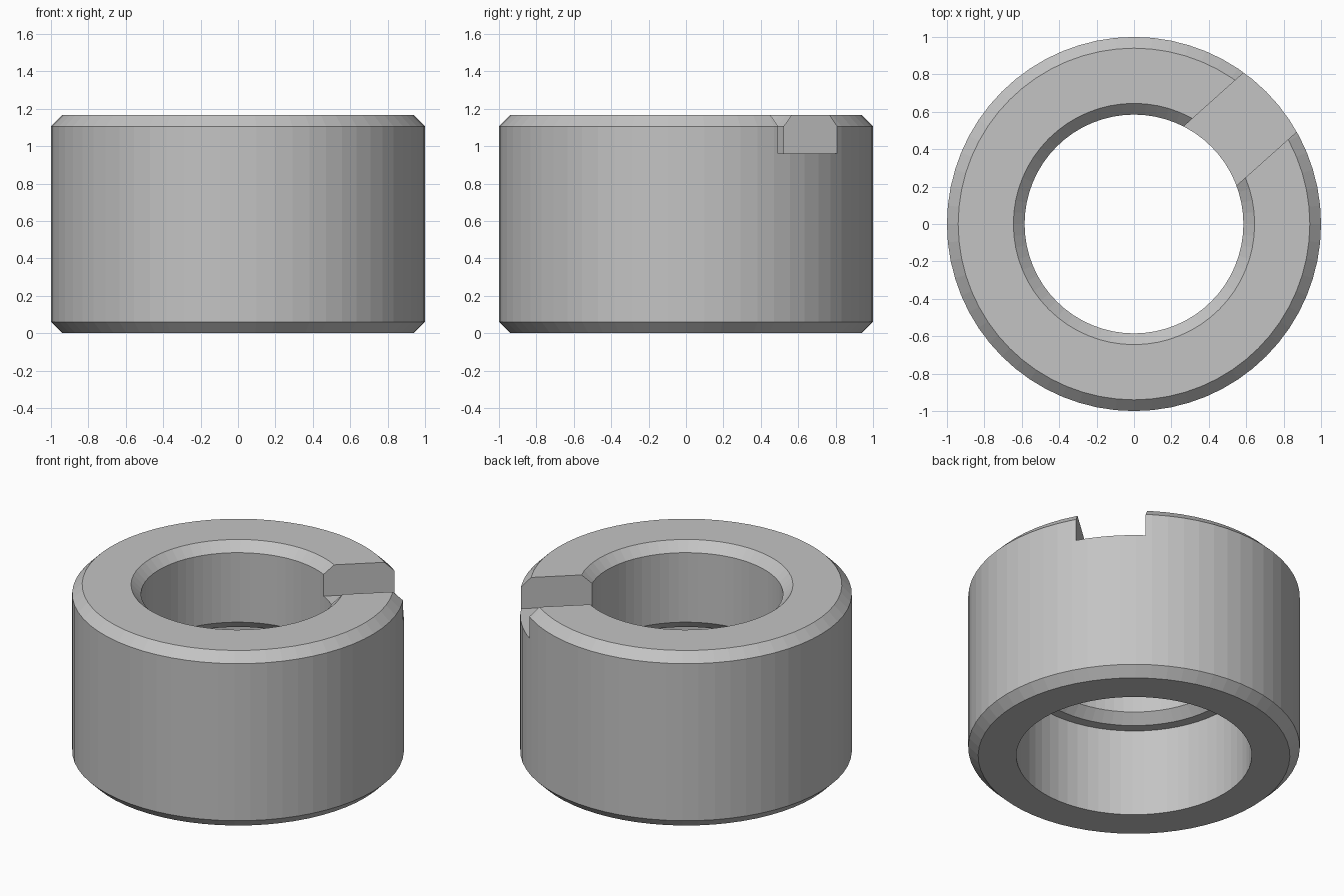
import bpy
import math

cube = bpy.data.objects.get("Cube")
if cube:
    bpy.data.objects.remove(cube, do_unlink=True)

SEGMENTS = 64
HEIGHT = 1.165
STEP = HEIGHT / 2      # height of the counterbore shoulder
C = 0.06               # chamfer size
BORE, COUNTERBORE = 0.585, 0.71

steel = bpy.data.materials.new("steel_grey")
steel.use_nodes = True
colour = (0.55, 0.55, 0.55, 1)
steel.diffuse_color = colour
steel.node_tree.nodes["Principled BSDF"].inputs["Base Color"].default_value = colour


def lathe(name, profile):
    """Revolve a closed (radius, z) profile around the z axis."""
    n = len(profile)
    verts, faces = [], []
    for s in range(SEGMENTS):
        a = math.tau * s / SEGMENTS
        verts += [(r * math.cos(a), r * math.sin(a), z) for r, z in profile]
        t = (s + 1) % SEGMENTS
        for i in range(n):
            j = (i + 1) % n
            faces.append((s * n + i, t * n + i, t * n + j, s * n + j))
    mesh = bpy.data.meshes.new(name)
    mesh.from_pydata(verts, [], faces)
    mesh.materials.append(steel)
    obj = bpy.data.objects.new(name, mesh)
    bpy.context.collection.objects.link(obj)
    return obj


# Chamfered collar with a stepped bore, counter-clockwise from the bottom
collar = lathe("collar", [
    (COUNTERBORE, 0), (1 - C, 0), (1, C),
    (1, HEIGHT - C), (1 - C, HEIGHT),
    (BORE + C, HEIGHT), (BORE, HEIGHT - C),
    (BORE, STEP + C), (BORE + C, STEP), (COUNTERBORE, STEP),
])

# Radial slot across one side of the top face
angle = math.radians(41.8)
bpy.ops.mesh.primitive_cube_add(
    size=1, location=(0.8 * math.cos(angle), 0.8 * math.sin(angle), 1.21),
    rotation=(0, 0, angle))
cutter = bpy.context.object
cutter.name = "slot_cutter"
cutter.scale = (1, 0.424, 0.5)
cutter.data.materials.append(steel)
cutter.hide_render = True
cutter.display_type = 'WIRE'

slot = collar.modifiers.new("slot", 'BOOLEAN')
slot.operation = 'DIFFERENCE'
slot.solver = 'EXACT'
slot.object = cutter

# Apply the cut and drop the cutter
bpy.context.view_layer.objects.active = collar
bpy.ops.object.modifier_apply(modifier=slot.name)
bpy.data.objects.remove(cutter, do_unlink=True)
